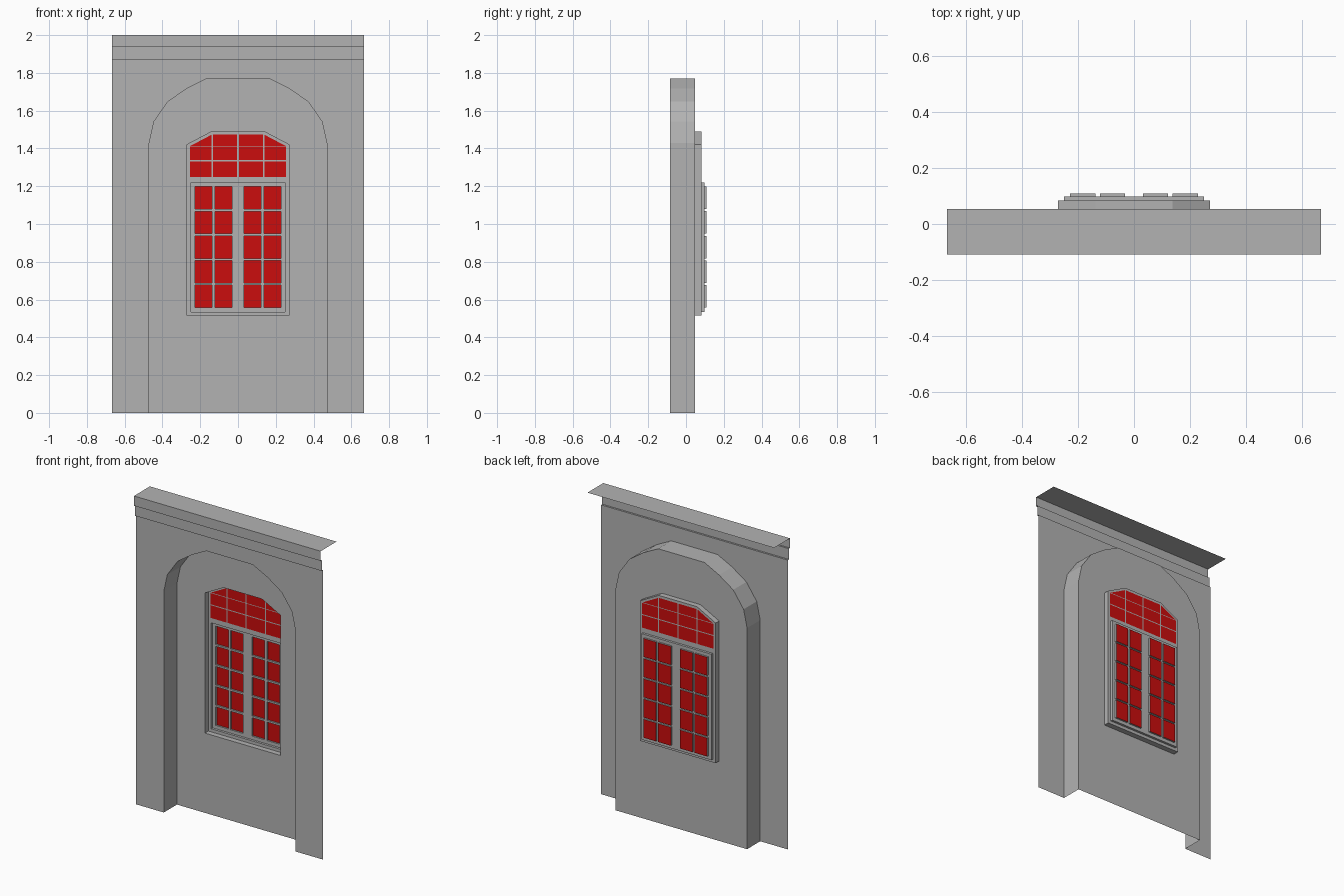
import bpy
import bmesh
from mathutils import Vector

if "Cube" in bpy.data.objects:
    bpy.data.objects.remove(bpy.data.objects["Cube"])


def material(name, rgb):
    mat = bpy.data.materials.new(name)
    mat.use_nodes = True
    mat.diffuse_color = (*rgb, 1)
    mat.node_tree.nodes["Principled BSDF"].inputs["Base Color"].default_value = (*rgb, 1)
    return mat


GREY = material("grey plaster", (0.45, 0.45, 0.45))
RED = material("red glass", (0.6, 0.004, 0.004))


def finish(bm, name, *mats):
    mesh = bpy.data.meshes.new(name)
    bm.to_mesh(mesh)
    bm.free()
    for mat in mats:
        mesh.materials.append(mat)
    obj = bpy.data.objects.new(name, mesh)
    bpy.context.collection.objects.link(obj)
    return obj


def mirrored(half):
    """Open left-hand profile, bottom to top, completed on the right."""
    return half + [(-x, z) for x, z in reversed(half)]


def rect(x0, x1, z0, z1):
    return [(x0, z0), (x0, z1), (x1, z1), (x1, z0)]


def sheet(name, y, outline, holes=(), mat=GREY):
    """Flat upright sheet facing the front, with openings."""
    bm = bmesh.new()
    for loop in (outline, *holes):
        verts = [bm.verts.new((x, y, z)) for x, z in loop]
        for a, b in zip(verts, verts[1:] + verts[:1]):
            bm.edges.new((a, b))
    bmesh.ops.triangle_fill(bm, edges=bm.edges[:], use_beauty=True, normal=Vector((0, -1, 0)))
    for f in bm.faces:
        f.normal_update()
        if f.normal.y > 0:
            f.normal_flip()
    return finish(bm, name, mat)


def reveals(name, y0, y1, loops, closed=True):
    """Depthwise walls running along each loop."""
    bm = bmesh.new()
    for loop in loops:
        near = [bm.verts.new((x, y0, z)) for x, z in loop]
        far = [bm.verts.new((x, y1, z)) for x, z in loop]
        n = len(loop)
        for i in range(n if closed else n - 1):
            j = (i + 1) % n
            bm.faces.new((near[i], far[i], far[j], near[j]))
    return finish(bm, name, GREY)


# Depth of each layer, front to back
WALL, NICHE, FRAME, SASH, PANE = -0.086, 0.048, 0.083, 0.098, 0.109
HALF_W, LEDGE = 0.667, 1.868

# Front wall with the arched opening
arch = mirrored([(-0.47, 0), (-0.47, 1.428), (-0.445, 1.542), (-0.371, 1.648),
                 (-0.27, 1.717), (-0.165, 1.77)])
sheet("front_wall", WALL,
      [(-HALF_W, LEDGE), (-HALF_W, 0)] + arch + [(HALF_W, 0), (HALF_W, LEDGE)])
reveals("arch_reveal", WALL, NICHE, [arch], closed=False)

# Stepped cornice and top slab
profile = [(WALL, LEDGE), (-0.098, LEDGE), (-0.098, 1.937), (-0.109, 1.937),
           (-0.109, 2.0), (0.053, 2.0)]
bm = bmesh.new()
rows = [[bm.verts.new((x, y, z)) for x in (-HALF_W, HALF_W)] for y, z in profile]
for (a, b), (c, d) in zip(rows, rows[1:]):
    bm.faces.new((a, b, d, c))
finish(bm, "cornice", GREY)

# Niche back and the window recess
window = mirrored([(-0.27, 0.515), (-0.27, 1.42), (-0.137, 1.49)])
sheet("niche_back", NICHE, arch, [window])
reveals("window_reveal", NICHE, FRAME, [window])

# Window frame around the sashes and the fanlight
sash = rect(-0.25, 0.25, 0.535, 1.219)
fan = mirrored([(-0.255, 1.25), (-0.255, 1.412), (-0.137, 1.474)])
sheet("window_frame", FRAME, window, [sash, fan])
reveals("sash_reveal", FRAME, SASH, [sash])

# Sash panes: four columns, five rows
panes = [rect(x, x + 0.09, z, z + 0.119)
         for x in (-0.228, -0.122, 0.032, 0.138)
         for z in (0.557 + 0.1305 * i for i in range(5))]
sheet("window_sash", SASH, sash, panes)
reveals("pane_reveals", SASH, PANE, panes)
bm = bmesh.new()
for pane in panes:
    bm.faces.new([bm.verts.new((x, PANE, z)) for x, z in reversed(pane)])
finish(bm, "sash_glass", RED)

# Fanlight glass divided by thin glazing bars
bars = [(0, -0.137, 0.004), (0, 0, 0.004), (0, 0.137, 0.004),
        (2, 1.335, 0.003), (2, 1.412, 0.002)]
bm = bmesh.new()
bm.faces.new([bm.verts.new((x, FRAME, z)) for x, z in reversed(fan)])
for axis, pos, half in bars:
    normal = Vector((axis == 0, 0, axis == 2))
    for edge in (pos - half, pos + half):
        bmesh.ops.bisect_plane(bm, geom=bm.verts[:] + bm.edges[:] + bm.faces[:],
                               plane_co=normal * edge, plane_no=normal)
for f in bm.faces:
    c = f.calc_center_median()
    f.material_index = int(any(abs(c[axis] - pos) < half for axis, pos, half in bars))
finish(bm, "fanlight_glass", RED, GREY)
